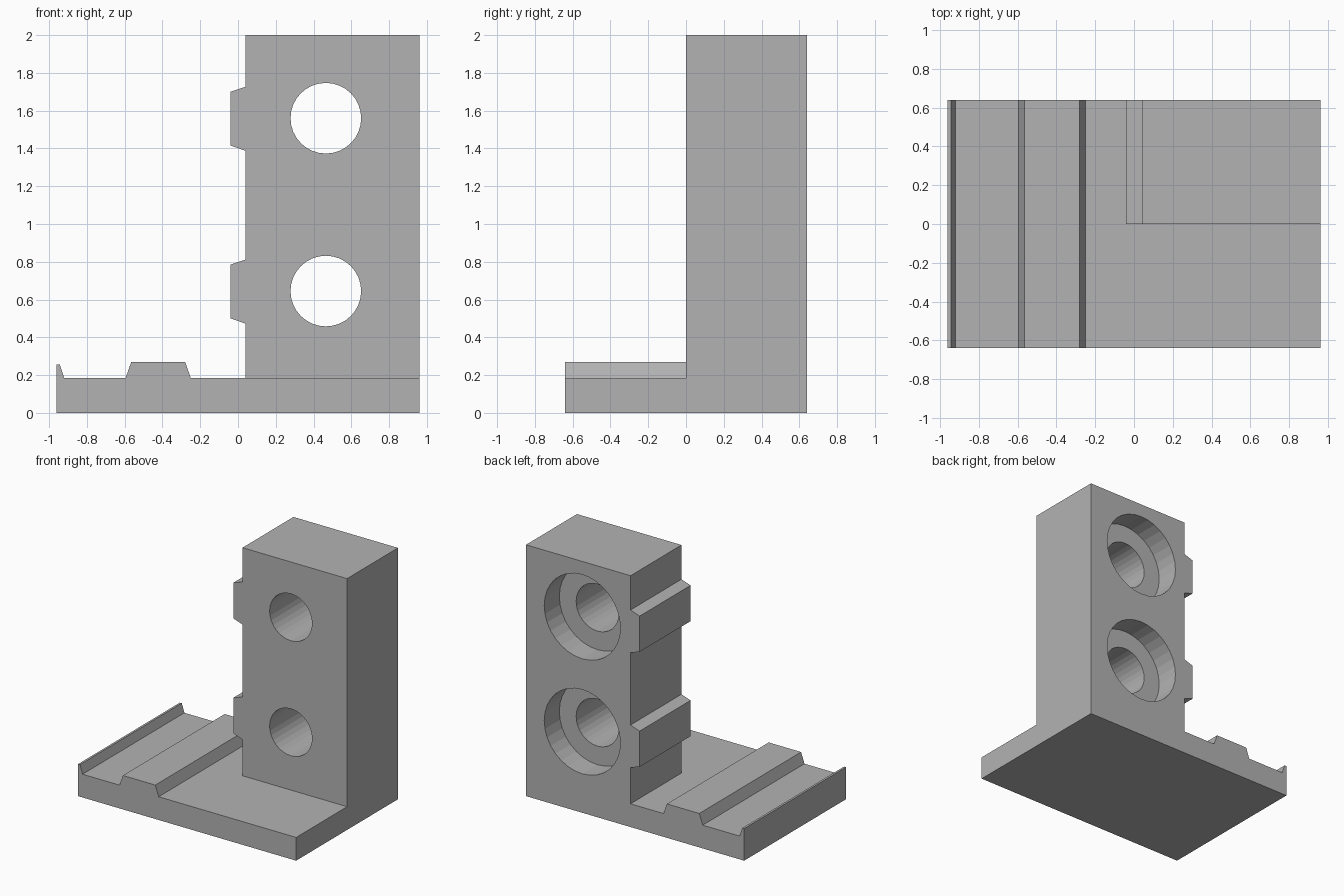
import bpy
import bmesh
from math import pi
from mathutils import Matrix

cube = bpy.data.objects.get("Cube")
if cube:
    bpy.data.objects.remove(cube, do_unlink=True)

GREY = (0.45, 0.45, 0.45, 1.0)
mat = bpy.data.materials.new("plain grey")
mat.use_nodes = True
mat.diffuse_color = GREY
mat.node_tree.nodes["Principled BSDF"].inputs["Base Color"].default_value = GREY

X, Y = 0.96, 0.64          # half width and half depth
FLOOR, TOP = 0.185, 2.0    # base plate surface, wall top
WALL_X = 0.04              # inner side of the wall
HOLE_X, HOLE_HEIGHTS = 0.465, (0.645, 1.56)


def add_object(name, bm):
    bmesh.ops.recalc_face_normals(bm, faces=bm.faces)
    mesh = bpy.data.meshes.new(name)
    bm.to_mesh(mesh)
    bm.free()
    mesh.materials.append(mat)
    obj = bpy.data.objects.new(name, mesh)
    bpy.context.scene.collection.objects.link(obj)
    return obj


def extrude_profile(name, points, y0, y1):
    """Extrude an (x, z) outline along y."""
    bm = bmesh.new()
    face = bm.faces.new([bm.verts.new((x, y0, z)) for x, z in points])
    ext = bmesh.ops.extrude_face_region(bm, geom=[face])
    verts = [v for v in ext["geom"] if isinstance(v, bmesh.types.BMVert)]
    bmesh.ops.translate(bm, verts=verts, vec=(0, y1 - y0, 0))
    return add_object(name, bm)


def drill(target, name, radius, z, y0, y1):
    """Cut a round hole along y."""
    bm = bmesh.new()
    place = Matrix.Translation((HOLE_X, (y0 + y1) / 2, z)) @ Matrix.Rotation(pi / 2, 4, "X")
    bmesh.ops.create_cone(bm, cap_ends=True, segments=32, radius1=radius,
                          radius2=radius, depth=y1 - y0, matrix=place)
    cutter = add_object(name, bm)
    cutter.hide_render = True
    cutter.hide_set(True)
    mod = target.modifiers.new(name, "BOOLEAN")
    mod.operation = "DIFFERENCE"
    mod.solver = "EXACT"
    mod.object = cutter
    return cutter


# Base plate with edge lip and raised rail
extrude_profile("base_plate", [
    (-X, 0), (X, 0), (X, FLOOR),
    (-0.25, FLOOR), (-0.28, 0.27), (-0.565, 0.27), (-0.595, FLOOR),
    (-0.92, FLOOR), (-0.943, 0.255), (-X, 0.255)], -Y, Y)

# Upright wall with two tapered keys on its inner side
outline = [(X, FLOOR), (X, TOP), (WALL_X, TOP)]
for z in reversed(HOLE_HEIGHTS):
    outline += [(WALL_X, z + 0.167), (-0.04, z + 0.14),
                (-0.04, z - 0.145), (WALL_X, z - 0.172)]
outline.append((WALL_X, FLOOR))
wall = extrude_profile("upright_wall", outline, 0, Y)

# Through holes, counterbored from the back
cutters = []
for i, z in enumerate(HOLE_HEIGHTS, 1):
    cutters.append(drill(wall, f"bolt_hole_cutter_{i}", 0.187, z, -0.1, Y + 0.1))
    cutters.append(drill(wall, f"counterbore_cutter_{i}", 0.335, z, Y - 0.19, Y + 0.1))

# Apply the cuts and remove the cutters
bpy.context.view_layer.objects.active = wall
wall.select_set(True)
for mod in list(wall.modifiers):
    bpy.ops.object.modifier_apply(modifier=mod.name)
for cutter in cutters:
    bpy.data.objects.remove(cutter, do_unlink=True)
